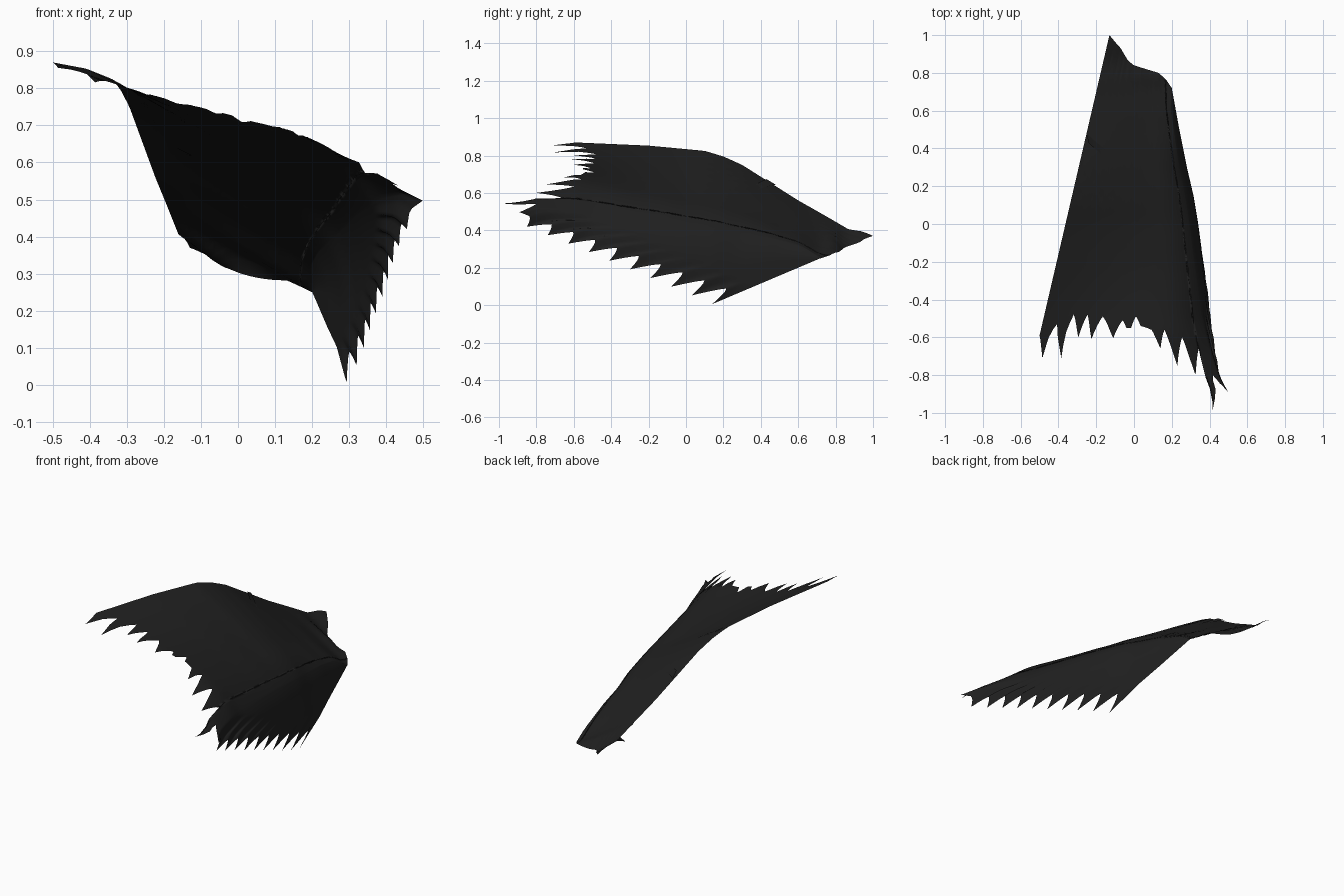
import bpy, math

if "Cube" in bpy.data.objects:
    bpy.data.objects.remove(bpy.data.objects["Cube"])

cloth = bpy.data.materials.new("black cloth")
cloth.diffuse_color = (0.015, 0.015, 0.015, 1)
cloth.use_nodes = True
cloth.node_tree.nodes["Principled BSDF"].inputs["Base Color"].default_value = cloth.diffuse_color


def interp(pts, v):
    """Piecewise-linear lookup in a list of (key, value) sorted by rising key."""
    if v <= pts[0][0]:
        return pts[0][1]
    for (a, fa), (b, fb) in zip(pts, pts[1:]):
        if v <= b:
            return fa + (fb - fa) * (v - a) / (b - a)
    return pts[-1][1]


# Profiles along y: straight upper edge, and the rounded ridge (x and z)
EDGE_X = [(-.59, -.5), (1, -.13)]
EDGE_Z = [(-.8, .855), (-.59, .87), (-.2, .853), (.1, .825), (.2, .795), (.3, .75),
          (.45, .655), (.6, .56), (.75, .475), (.87, .405), (.95, .393), (1, .37)]
RIDGE_X = [(-.89, .505), (-.82, .47), (-.7, .445), (-.5, .41), (-.35, .39), (-.15, .36),
           (0, .34), (.15, .315), (.3, .28), (.5, .24), (.72, .2)]
RIDGE_Z = [(-.89, .5), (-.8, .525), (-.6, .525), (-.4, .505), (-.1, .475), (.2, .43),
           (.45, .375), (.6, .325), (.72, .25), (.8, .245), (.84, .16), (.93, .13)]
# Collar curve: start y of each strand across the top
COLLAR = [(0, 1), (.22, .93), (.36, .865), (.455, .84), (.815, .8), (.92, .765), (1, .72)]

# Torn hem of the top panel: (x, y) of tips and notches
HEM = [(-.5, -.59), (-.485, -.71), (-.42, -.53), (-.385, -.71), (-.34, -.48), (-.295, -.6),
       (-.265, -.48), (-.225, -.61), (-.18, -.49), (-.11, -.605), (-.07, -.51), (-.045, -.55),
       (-.02, -.55), (0, -.49), (.03, -.54), (.09, -.56), (.14, -.66), (.16, -.56),
       (.23, -.75), (.26, -.6), (.33, -.8), (.36, -.66), (.42, -.985), (.43, -.8), (.5, -.89)]
ROWS = 48
ROUND = .28     # share of the top panel taken by the rounded ridge


def hem_columns(keys, sub=4):
    """Subdivide tip/notch keys into columns, with concave flanks on the teeth."""
    cols = [keys[0]]
    for (u0, h0), (u1, h1) in zip(keys, keys[1:]):
        for k in range(1, sub + 1):
            s = k / sub
            f = s ** 1.3 if h1 < h0 else 1 - (1 - s) ** 1.3
            cols.append((u0 + (u1 - u0) * s, h0 + (h1 - h0) * f))
    return cols


def side_depth(y):
    """Height of the rounded part of the side panel."""
    return .6 * min(.36, max(.03, interp(RIDGE_Z, y) - .37 + .4235 * (1 - y)))


def round_ridge(y, s):
    """Offset (x, z) that turns the sharp ridge into a curve; s runs -1 (top) to 1 (side)."""
    if abs(s) >= 1:
        return 0, 0
    px = -ROUND * (interp(RIDGE_X, y) - interp(EDGE_X, y))
    pz = ROUND * (interp(EDGE_Z, y) - interp(RIDGE_Z, y))
    t = (s + 1) / 2
    keep = interp([(-.88, .1), (-.5, .8), (.3, 1), (.6, .8), (.72, 0)], y)
    a = ((1 - t) ** 2 - max(0, -s)) * keep
    b = (t ** 2 - max(0, s)) * keep
    return px * a, pz * a - side_depth(y) * b


# Top panel: spans from the straight edge to the ridge
def top_point(u, y):
    xl, xr = interp(EDGE_X, y), interp(RIDGE_X, y)
    zl, zr = interp(EDGE_Z, y), interp(RIDGE_Z, y)
    fade = interp([(-.6, .06), (-.25, .015), (0, -.008), (.5, -.015), (.75, 0)], y)
    bulge = fade * math.sin(math.pi * u ** 2)
    drop = max(0, -.55 - y) * .12 * math.sin(math.pi * u)
    dx, dz = round_ridge(y, (u - 1) / ROUND)
    return (xl + (xr - xl) * u + dx, y, zl + (zr - zl) * u + bulge - drop + dz)


# Side panel: hangs from the ridge down to the lower straight edge
def side_point(w, t, spike):
    y0 = .72 + (-.89 - .72) * t
    y1 = .72 + (.28 - .72) * t
    y = y0 + (y1 - y0) * w
    z0 = interp(RIDGE_Z, y0)
    z = z0 + (.37 - .4235 * (1 - y1) - z0) * w
    dx, dz = round_ridge(y, max(0, interp(RIDGE_Z, y) - z) / side_depth(y)) if w else round_ridge(y, 0)
    # teeth run parallel to the lower edge
    k = spike * max(0, t - .8) / .2
    return (interp(RIDGE_X, y) + dx + .06 * k, y - k, z + dz - .4235 * k)


top_keys = [((x + .5) / (interp(RIDGE_X, y) + .5), y) for x, y in HEM]
top_keys[-1] = (1, -.89)
columns = []
for u, h in hem_columns(top_keys):
    y0 = interp(COLLAR, u)
    columns.append([top_point(u, y0 + (h - y0) * j / ROWS) for j in range(ROWS + 1)])

side_keys = [(0, 0)]
for i in range(10):
    side_keys += [((i + .45) / 10, 0), ((i + 1) / 10, -(.07 + .07 * (i + 1) / 10))]
for w, s in hem_columns(side_keys)[1:]:
    columns.append([side_point(w, j / ROWS, -s) for j in range(ROWS + 1)])


def sheet(name, cols):
    """Smooth single-layer surface through equal-length columns of points."""
    n = len(cols[0])
    verts = [p for c in cols for p in c]
    faces = [(i * n + j, i * n + j + 1, (i + 1) * n + j + 1, (i + 1) * n + j)
             for i in range(len(cols) - 1) for j in range(n - 1)]
    me = bpy.data.meshes.new(name)
    me.from_pydata(verts, [], faces)
    me.materials.append(cloth)
    me.polygons.foreach_set("use_smooth", [True] * len(faces))
    me.update()
    ob = bpy.data.objects.new(name, me)
    bpy.context.collection.objects.link(ob)


sheet("torn_cape", columns)

# Small pleat on the upper edge
pleat = []
for i in range(7):
    s = i / 6
    x, y, z = top_point(.26 * s, .48 - .1 * s)
    pleat.append([(x, y, z + .008 * (1 - s)), (x + .01, y - .05, z + .035 * (1 - s) + .003)])
sheet("cape_pleat", pleat)
